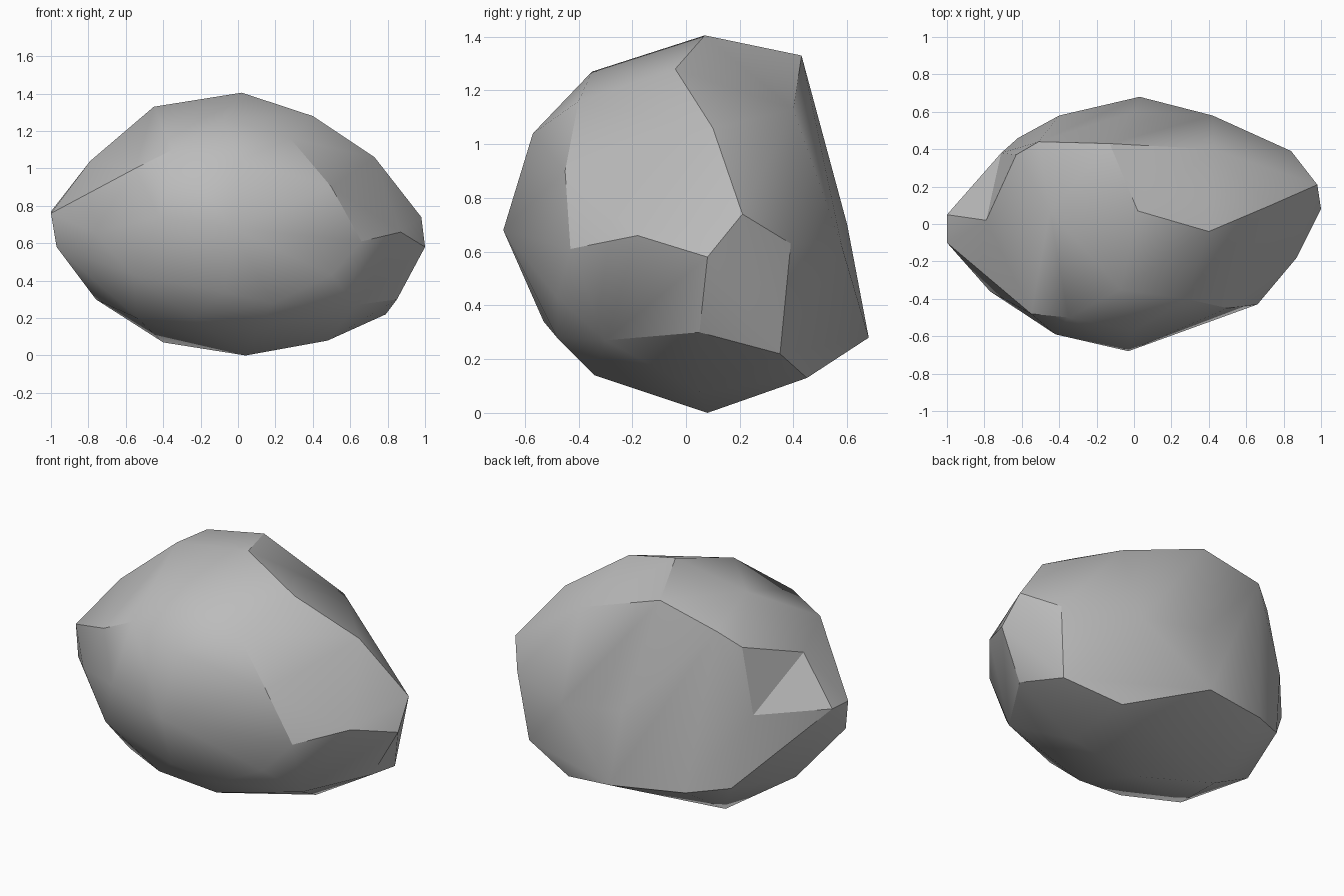
import bpy
import bmesh
import math
from mathutils import Vector

# Remove the default cube
cube = bpy.data.objects.get("Cube")
if cube:
    bpy.data.objects.remove(cube, do_unlink=True)


def make_material(name, color):
    mat = bpy.data.materials.new(name)
    mat.use_nodes = True
    mat.diffuse_color = color
    shader = mat.node_tree.nodes["Principled BSDF"]
    shader.inputs["Base Color"].default_value = color
    shader.inputs["Roughness"].default_value = 0.9
    return mat


def fold_in(bm, start, end):
    """Turn the ridge between two corners into a shallow hollow."""
    ends = [min(bm.verts, key=lambda v: (v.co - Vector(point)).length)
            for point in (start, end)]
    ridge = bm.edges.get(ends)
    if ridge:
        bmesh.ops.rotate_edges(bm, edges=[ridge], use_ccw=False)


def make_chiselled_stone(name, corner_groups, hollows, material):
    """Wrap a tight skin around chiselled corners, then fold in hollows."""
    bm = bmesh.new()
    for group in corner_groups:
        for corner in group:
            bm.verts.new(corner)
    hull = bmesh.ops.convex_hull(bm, input=bm.verts)
    unused = set(hull["geom_interior"]) | set(hull["geom_unused"])
    inner = [item for item in unused
             if isinstance(item, bmesh.types.BMVert) and item.is_valid]
    bmesh.ops.delete(bm, geom=inner, context="VERTS")
    for start, end in hollows:
        fold_in(bm, start, end)
    bmesh.ops.recalc_face_normals(bm, faces=bm.faces)

    mesh = bpy.data.meshes.new(name)
    bm.to_mesh(mesh)
    bm.free()
    mesh.materials.append(material)
    stone = bpy.data.objects.new(name, mesh)
    bpy.context.collection.objects.link(stone)
    return stone


# Corners that the side hollow refers to
back_shoulder = (-.63, .37, 1.16)
side_tip = (-1, .05, .77)

# Crown: the domed top
crown = [
    (.02, .07, 1.405), (-.45, .07, 1.33), (-.51, .44, 1.25), (-.13, .43, 1.33),
    (.4, -.04, 1.28), (.42, .4, 1.13), (-.07, -.35, 1.27), back_shoulder,
    (.28, -.4, 1.16),
]

# Shoulder: sloping facets between crown and waist
shoulder = [
    (.73, .1, 1.06), (.5, -.45, .9), (0, -.57, 1.04), (-.35, -.5, 1.1),
    (-.55, -.48, 1), (-.79, .02, 1.04), (-.71, .38, .78),
]

# Waist: the widest band, ending in two blunt tips
waist = [
    (.98, .21, .74), (.84, .39, .63), (1, .08, .58), (.87, -.18, .66),
    (.66, -.43, .61), (.34, -.54, .63), (-.03, -.68, .68), (-.42, -.59, .74),
    (-.77, -.36, .66), (-1, -.1, .76), side_tip, (-.97, -.12, .58),
    (.42, .58, .62), (0, .6, .7),
]

# Underside: facets turning in towards the ground
underside = [
    (.79, .35, .22), (.85, .05, .3), (.63, -.3, .27), (.5, -.48, .43),
    (.19, -.48, .28), (-.07, -.53, .34), (-.24, -.4, .2), (-.56, -.45, .43),
    (-.76, .05, .3), (.03, .68, .28), (-.4, .58, .31), (-.62, .46, .35),
]

# Base: the small resting area
base = [
    (.04, .08, 0), (.48, .05, .08), (-.4, .2, .07), (.1, -.34, .14),
    (.46, .45, .13), (-.54, -.25, .2),
]

grey = make_material("stone grey", (.5, .5, .5, 1))
rock = make_chiselled_stone(
    "rock", [crown, shoulder, waist, underside, base],
    [(back_shoulder, side_tip)], grey)

# Soft facets with crisp chipped edges
bpy.ops.object.select_all(action="DESELECT")
rock.select_set(True)
bpy.context.view_layer.objects.active = rock
bpy.ops.object.shade_smooth_by_angle(angle=math.radians(28))
